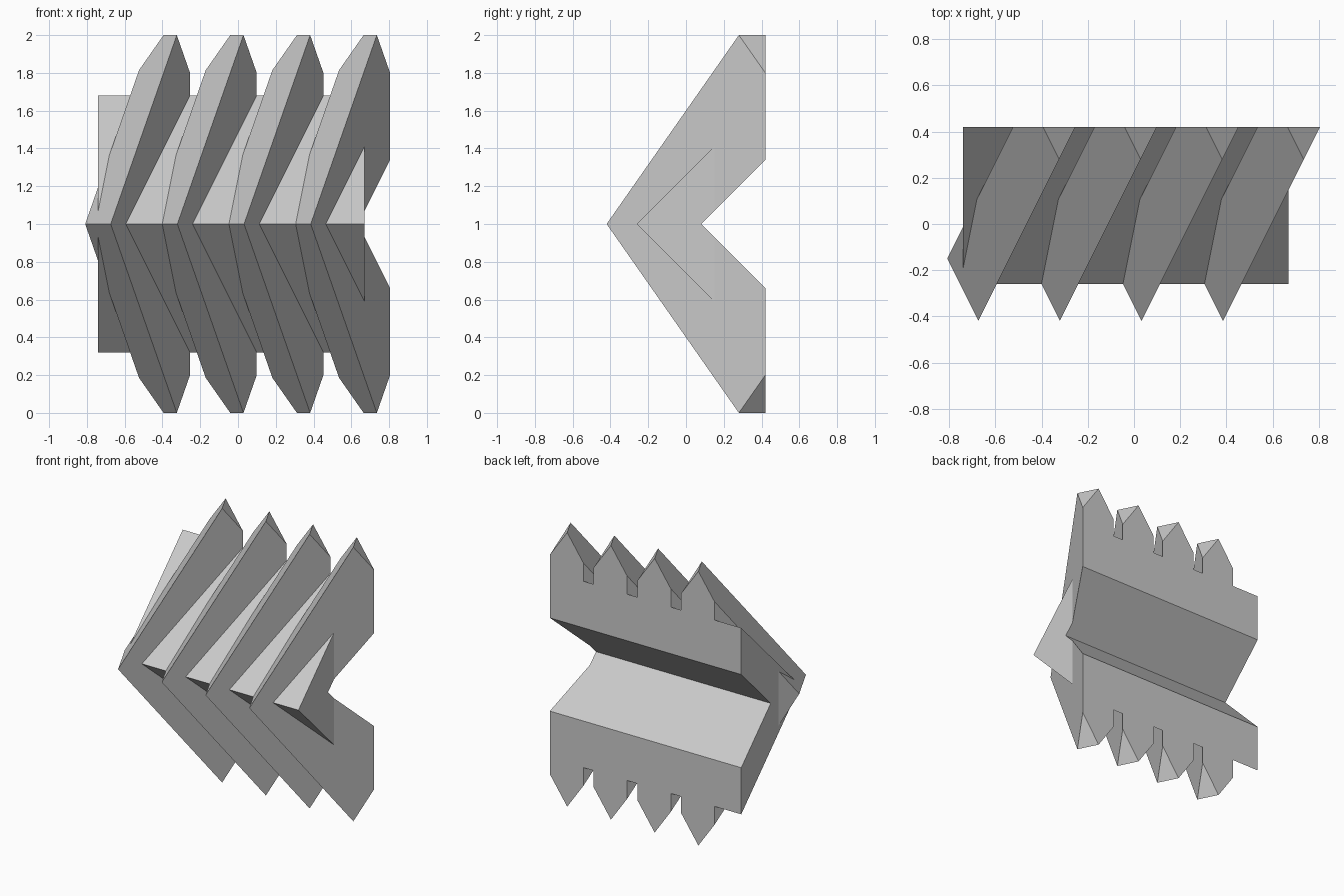
import bpy, bmesh
from mathutils import Vector

if "Cube" in bpy.data.objects:
    bpy.data.objects.remove(bpy.data.objects["Cube"])


def prism(name, points, sweep):
    """Closed prism: a planar outline swept along a vector."""
    bm = bmesh.new()
    face = bm.faces.new([bm.verts.new(p) for p in points])
    out = bmesh.ops.extrude_face_region(bm, geom=[face], use_keep_orig=True)
    moved = [g for g in out["geom"] if isinstance(g, bmesh.types.BMVert)]
    bmesh.ops.translate(bm, verts=moved, vec=Vector(sweep))
    bmesh.ops.recalc_face_normals(bm, faces=bm.faces)
    mesh = bpy.data.meshes.new(name)
    bm.to_mesh(mesh)
    bm.free()
    obj = bpy.data.objects.new(name, mesh)
    bpy.context.collection.objects.link(obj)
    return obj


def boolean(target, other, operation):
    mod = target.modifiers.new(operation.lower(), "BOOLEAN")
    mod.operation = operation
    mod.solver = "EXACT"
    mod.object = other
    other.hide_render = True


BACK = 0.42

# wedge-shaped core along x
wedge = [(-0.26, 1), (0.6, 1.86), (0.6, 0.14)]
body = prism("ribbed_chevron_body", [(-0.74, y, z) for y, z in wedge], (1.41, 0, 0))
helpers = []

# four slanted square-edged ribs
rib = [(-0.42, 1), (0.28, 2), (0.56, 1.6), (0.56, 0.4), (0.28, 0)]
for i in range(4):
    start = -0.464 + 0.353 * i
    outline = [(start + 0.5 * y, y, z) for y, z in rib]
    helpers.append(prism("slanted_rib", outline, (-0.135, 0.27, 0)))
    boolean(body, helpers[-1], "UNION")

# flat back with a V-shaped channel
channel = [(0.08, 1), (BACK, 1.34), (BACK, 2.5), (2, 2.5),
           (2, -0.5), (BACK, -0.5), (BACK, 0.66)]
helpers.append(prism("back_cutter", [(-2, y, z) for y, z in channel], (4, 0, 0)))
boolean(body, helpers[-1], "DIFFERENCE")

# bake the result and drop the helpers
depsgraph = bpy.context.evaluated_depsgraph_get()
result = bpy.data.meshes.new_from_object(body.evaluated_get(depsgraph))
body.modifiers.clear()
body.data = result
for obj in helpers:
    bpy.data.objects.remove(obj)
